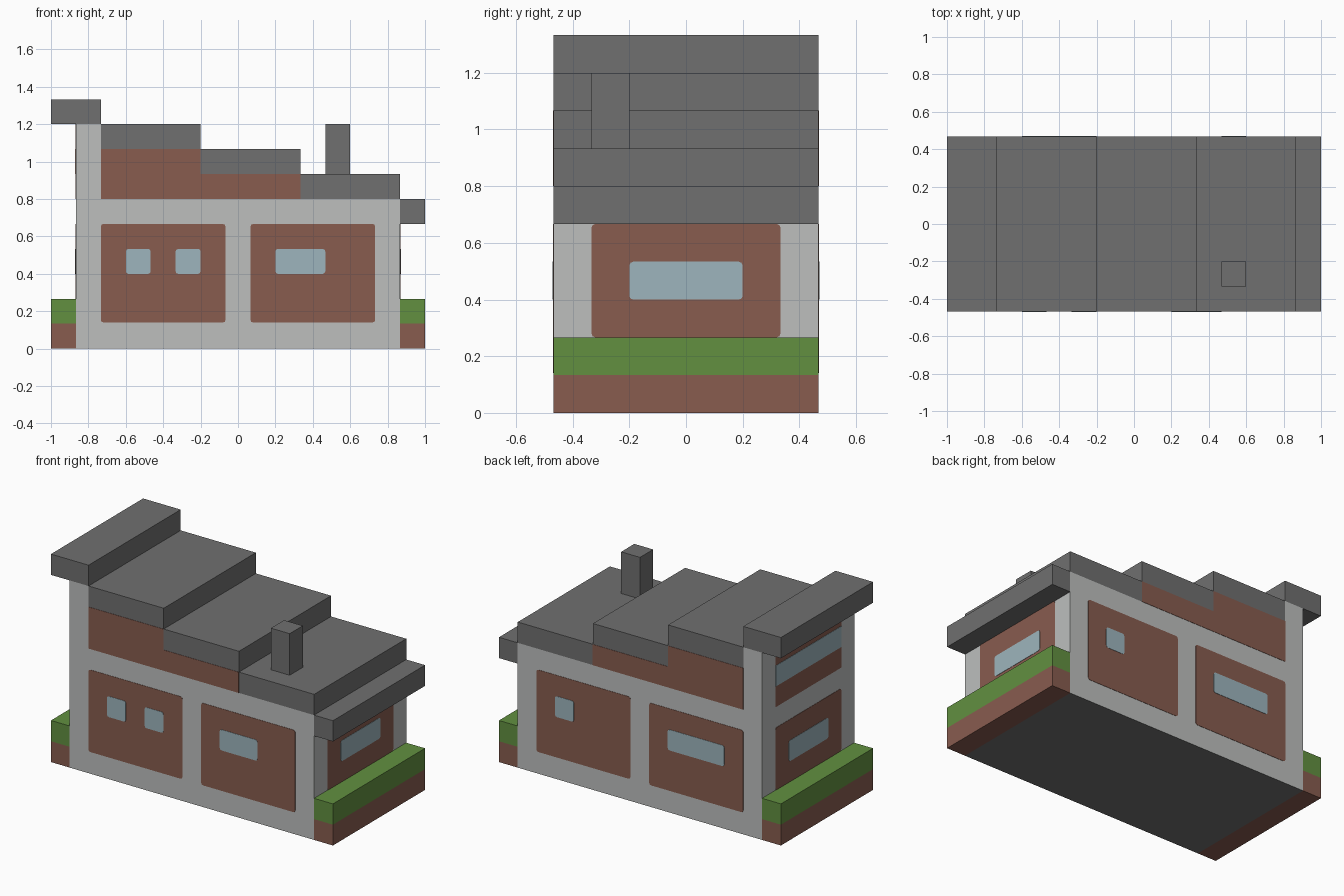
import bpy
import bmesh
from math import cos, sin, radians
from mathutils import Vector

if "Cube" in bpy.data.objects:
    bpy.data.objects.remove(bpy.data.objects["Cube"], do_unlink=True)

U = 1 / 15          # building module
HALF_X, HALF_Y = 13, 7


def material(name, hex_colour):
    """Flat material from an sRGB hex colour."""
    rgb = [int(hex_colour[i:i + 2], 16) / 255 for i in (0, 2, 4)]
    rgba = [c / 12.92 if c < 0.04 else ((c + 0.055) / 1.055) ** 2.4 for c in rgb] + [1]
    mat = bpy.data.materials.new(name)
    mat.use_nodes = True
    mat.diffuse_color = rgba
    mat.node_tree.nodes["Principled BSDF"].inputs["Base Color"].default_value = rgba
    return mat


plaster = material("light plaster", "bdbfbe")
brick = material("red brick", "885c4f")
slate = material("grey slate", "707070")
grass = material("green hedge", "629040")
glass = material("pale blue glass", "9db5bd")


def extrude(name, points, offset, mats):
    """Solid from a planar outline (in modules) pushed along an offset."""
    bm = bmesh.new()
    face = bm.faces.new([bm.verts.new(Vector(p) * U) for p in points])
    moved = bmesh.ops.extrude_face_region(bm, geom=[face])["geom"]
    verts = [g for g in moved if isinstance(g, bmesh.types.BMVert)]
    bmesh.ops.translate(bm, verts=verts, vec=Vector(offset) * U)
    bmesh.ops.recalc_face_normals(bm, faces=bm.faces)
    mesh = bpy.data.meshes.new(name)
    bm.to_mesh(mesh)
    bm.free()
    for m in mats:
        mesh.materials.append(m)
    obj = bpy.data.objects.new(name, mesh)
    bpy.context.collection.objects.link(obj)
    return obj


def box(name, x0, x1, z0, z1, mat, y0=-HALF_Y, y1=HALF_Y):
    outline = [(x0, y0, z0), (x1, y0, z0), (x1, y0, z1), (x0, y0, z1)]
    return extrude(name, outline, (0, y1 - y0, 0), [mat])


def plate(name, side, u0, u1, z0, z1, mat, thick, radius=0.2):
    """Thin plate on a wall; u runs along x (front, back) or y (left, right)."""
    outline = []
    corners = [(u1, z1, -1, -1), (u0, z1, 1, -1), (u0, z0, 1, 1), (u1, z0, -1, 1)]
    for i, (u, z, du, dz) in enumerate(corners):
        for step in (0, 45, 90) if radius else (0,):
            a = radians(90 * i + step)
            if radius:
                outline.append((u + radius * (du + cos(a)), z + radius * (dz + sin(a))))
            else:
                outline.append((u, z))
    sign = 1 if side in ("back", "left") else -1
    if side in ("front", "back"):
        points = [(u, sign * HALF_Y, z) for u, z in outline]
        offset = (0, sign * thick, 0)
    else:
        points = [(sign * HALF_X, u, z) for u, z in outline]
        offset = (sign * thick, 0, 0)
    return extrude(f"{side}_{name}", points, offset, [mat])


PANEL, PANE = 0.03, 0.06

# Stepped main body with a slate underside
profile = [(-13, 0), (13, 0), (13, 12), (5, 12), (5, 14), (-3, 14),
           (-3, 16), (-11, 16), (-11, 18), (-13, 18)]
body = extrude("house_body", [(x, -HALF_Y, z) for x, z in profile],
               (0, 2 * HALF_Y, 0), [plaster, slate])
for poly in body.data.polygons:
    poly.material_index = int(poly.normal.z < -0.5)

# Roof slabs stepping down from right to left
edges = [-15, -11, -3, 5, 13, 15]
for i in range(5):
    base = 18 - 2 * i
    box(f"roof_slab_{i + 1}", edges[i], edges[i + 1], base, base + 2, slate)

# Chimney
box("chimney", 7, 9, 14, 18, slate, -5, -3)

# Planters at both ends
for side, x0 in (("right", -15), ("left", 13)):
    box(f"{side}_planter", x0, x0 + 2, 0, 2, brick)
    box(f"{side}_hedge", x0, x0 + 2, 2, 4, grass)

# Brick panels on the long walls
for side in ("front", "back"):
    plate("right_panel", side, -11, -1, 2.1, 10, brick, PANEL)
    plate("left_panel", side, 1, 11, 2.1, 10, brick, PANEL)
    plate("upper_brick_high", side, -11, -3, 12, 16, brick, PANEL, 0)
    plate("upper_brick_low", side, -3, 5, 12, 14, brick, PANEL, 0)

# Windows on the long walls
windows = {"front": [(-9, -7), (-5, -3), (3, 7)], "back": [(-9, -3), (7, 9)]}
for side, spans in windows.items():
    for i, (u0, u1) in enumerate(spans):
        plate(f"window_{i + 1}", side, u0, u1, 6, 8, glass, PANE)

# End walls
for side in ("left", "right"):
    plate("lower_panel", side, -5, 5, 4, 10, brick, PANEL)
    plate("lower_window", side, -3, 3, 6, 8, glass, PANE)
plate("upper_panel", "right", -5, 5, 12, 18, brick, PANEL, 0)
plate("upper_window", "right", -5, 5, 14, 16, glass, PANE, 0)
